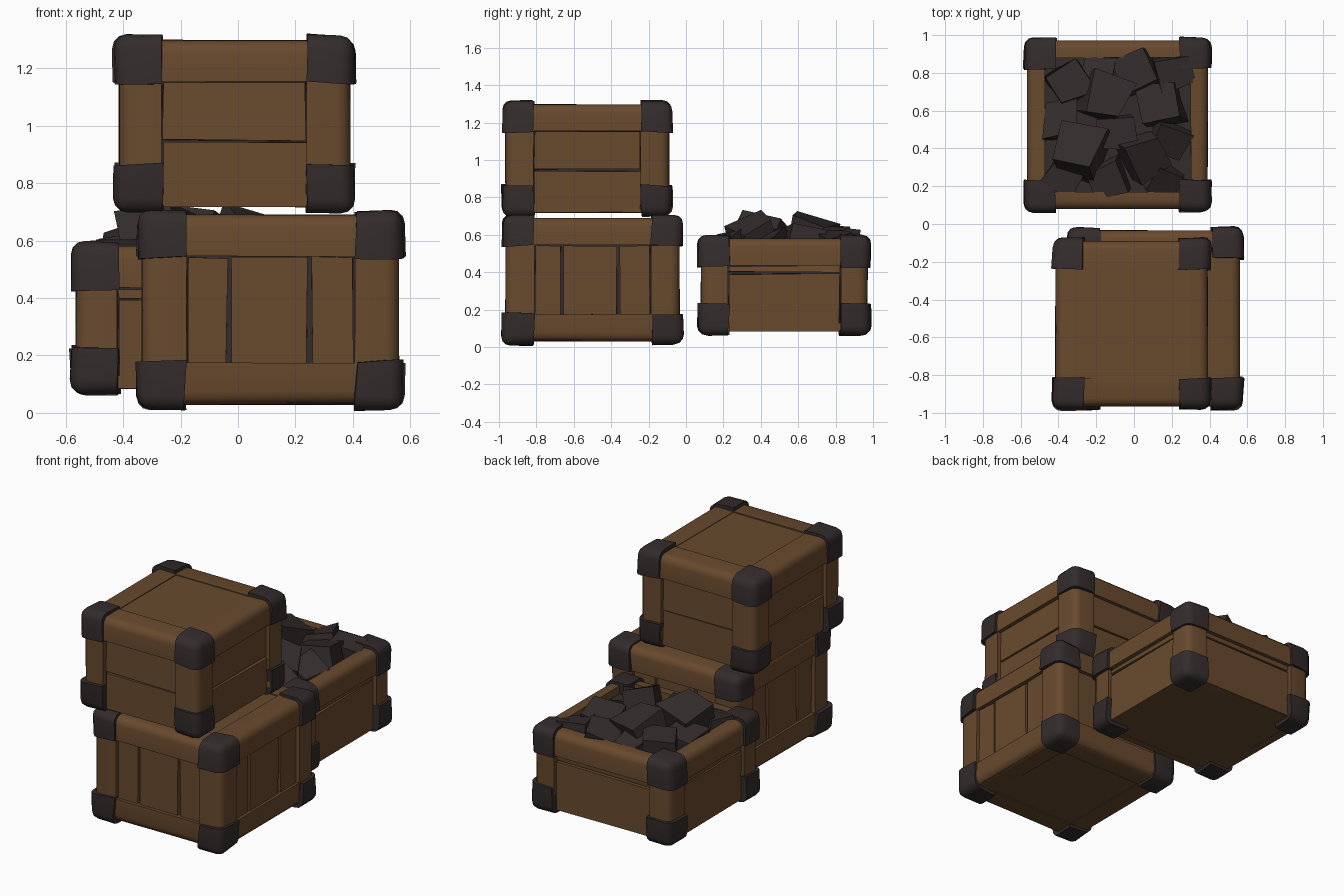
import bpy, bmesh, math, random
from mathutils import Vector, Euler

if "Cube" in bpy.data.objects:
    bpy.data.objects.remove(bpy.data.objects["Cube"])

random.seed(4)


def material(name, rgb):
    m = bpy.data.materials.new(name)
    m.diffuse_color = (*rgb, 1)
    m.use_nodes = True
    m.node_tree.nodes["Principled BSDF"].inputs["Base Color"].default_value = m.diffuse_color
    return m


WOOD = material("brown wood", (0.14, 0.068, 0.027))
DARK = material("dark iron and coal", (0.034, 0.025, 0.025))


def finish(bm, name, mat, smooth=True):
    bmesh.ops.recalc_face_normals(bm, faces=bm.faces)
    me = bpy.data.meshes.new(name)
    bm.to_mesh(me)
    bm.free()
    me.materials.append(mat)
    ob = bpy.data.objects.new(name, me)
    bpy.context.collection.objects.link(ob)
    if smooth:
        bpy.ops.object.select_all(action='DESELECT')
        ob.select_set(True)
        bpy.context.view_layer.objects.active = ob
        bpy.ops.object.shade_smooth_by_angle(angle=math.radians(40))
    return ob


def add_box(bm, lo, hi, out=(0, 0, 0), bevel=0.0, jitter=0.0):
    """Box from lo to hi; edges facing outward along 'out' are rounded."""
    lo, hi = Vector(lo), Vector(hi)
    mid, size = (lo + hi) / 2, hi - lo
    verts = bmesh.ops.create_cube(bm, size=1)['verts']
    outer = {}
    for v in verts:
        outer[v] = sum(v.co[i] * out[i] > 0 for i in range(3))
        v.co = Vector(v.co[i] * size[i] + mid[i] for i in range(3))
        if jitter:
            v.co += Vector(random.uniform(-jitter, jitter) for _ in range(3))
    if bevel:
        edges = {e for v in verts for e in v.link_edges
                 if all(outer[w] >= 2 for w in e.verts)}
        bmesh.ops.bevel(bm, geom=list(edges), offset=bevel, segments=3,
                        profile=0.5, affect='EDGES')


def crate(name, lo, hi, post, rail, bottom_rail, lid, gaps_x, gaps_y, gaps_z):
    """Framed crate; gaps_* are the centres of the slits between boards."""
    b = (lo, hi)

    def span(axis, sign, width, extra=0.0):
        if sign < 0:
            return lo[axis] - extra, lo[axis] + width
        return hi[axis] - width, hi[axis] + extra

    # iron corner caps
    bm = bmesh.new()
    for sx in (-1, 1):
        for sy in (-1, 1):
            for sz in (-1, 1):
                s = (sx, sy, sz)
                r = [span(i, s[i], 0.15, 0.017) for i in range(3)]
                add_box(bm, [a[0] for a in r], [a[1] for a in r], s, 0.05, 0.008)
    finish(bm, name + "_corner_caps", DARK)

    # rounded frame beams
    bm = bmesh.new()
    for axis in range(3):
        u, w = [i for i in range(3) if i != axis]
        for su in (-1, 1):
            for sw in (-1, 1):
                if axis < 2 and sw < 0 and not bottom_rail:
                    continue
                s, r = [0, 0, 0], [None] * 3
                s[u], s[w] = su, sw
                r[axis] = (lo[axis] + 0.04, hi[axis] - 0.04)
                if axis == 2:
                    r[u], r[w] = span(u, su, post), span(w, sw, post)
                    r[2] = (lo[2] + 0.04, hi[2] - 0.06)
                else:
                    r[u], r[w] = span(u, su, rail), span(w, sw, 0.145)
                add_box(bm, [a[0] for a in r], [a[1] for a in r], s, 0.045, 0.003)
    finish(bm, name + "_frame", WOOD)

    # dark lining seen through the slits
    bm = bmesh.new()
    add_box(bm, [lo[0] + 0.05, lo[1] + 0.05, lo[2] + 0.03],
            [hi[0] - 0.05, hi[1] - 0.05, hi[2] - 0.05])
    finish(bm, name + "_lining", DARK, False)

    # wall boards between the slits
    bm = bmesh.new()
    z0 = lo[2] + (0.14 if bottom_rail else 0.005)
    z1 = hi[2] - 0.14
    zs = [z0] + gaps_z + [z1]
    g = 0.009
    for axis, gaps in ((0, gaps_x), (1, gaps_y)):
        face = 1 - axis
        us = [lo[axis] + post - 0.005] + gaps + [hi[axis] - post + 0.005]
        for side in (0, 1):
            inward = 1 if side == 0 else -1
            f = sorted((b[side][face] + inward * 0.02,
                        b[side][face] + inward * 0.07))
            for ua, ub in zip(us, us[1:]):
                for za, zb in zip(zs, zs[1:]):
                    p, q = [0, 0, za], [0, 0, zb - g]
                    p[axis], q[axis] = ua + g, ub - g
                    p[face], q[face] = f
                    add_box(bm, p, q, jitter=0.004)
    finish(bm, name + "_wall_boards", WOOD, False)

    # floor and lid boards
    bm = bmesh.new()
    m = 0.025
    add_box(bm, (lo[0] + m, lo[1] + m, lo[2] + 0.005),
            (hi[0] - m, hi[1] - m, lo[2] + 0.05))
    if lid:
        m = rail - 0.005
        add_box(bm, (lo[0] + m, lo[1] + m, hi[2] - 0.08),
                (hi[0] - m, hi[1] - m, hi[2] - 0.006))
    finish(bm, name + "_floor_and_lid", WOOD, False)


crate("lower_crate", (-0.335, -0.965, 0.03), (0.56, -0.035, 0.69),
      0.155, 0.15, True, True, [-0.03, 0.25], [-0.66, -0.36], [])
crate("upper_crate", (-0.415, -0.965, 0.715), (0.39, -0.09, 1.298),
      0.15, 0.15, False, True, [], [], [0.95])
crate("open_crate", (-0.565, 0.08, 0.08), (0.39, 0.97, 0.58),
      0.145, 0.09, False, False, [], [], [0.40])

# coal lumps: x, y, z, size
lumps = [(-0.34, 0.74, 0.54, 0.20), (-0.16, 0.66, 0.58, 0.21),
         (0.03, 0.79, 0.53, 0.19), (0.15, 0.64, 0.54, 0.20),
         (-0.28, 0.38, 0.58, 0.22), (-0.10, 0.48, 0.54, 0.19),
         (0.04, 0.36, 0.57, 0.20), (0.18, 0.46, 0.51, 0.18),
         (-0.38, 0.55, 0.52, 0.18), (-0.14, 0.25, 0.51, 0.17),
         (0.16, 0.25, 0.50, 0.17), (-0.18, 0.82, 0.51, 0.17),
         (0.20, 0.80, 0.52, 0.17), (-0.38, 0.25, 0.50, 0.17)]
bm = bmesh.new()
for x, y, z, size in lumps:
    rot = Euler((random.uniform(-0.35, 0.35), random.uniform(-0.35, 0.35),
                 random.uniform(0, 3))).to_matrix()
    for v in bmesh.ops.create_cube(bm, size=size)['verts']:
        v.co += Vector(random.uniform(-0.025, 0.025) for _ in range(3))
        v.co = rot @ v.co + Vector((x, y, z))
finish(bm, "coal_lumps", DARK, False)
